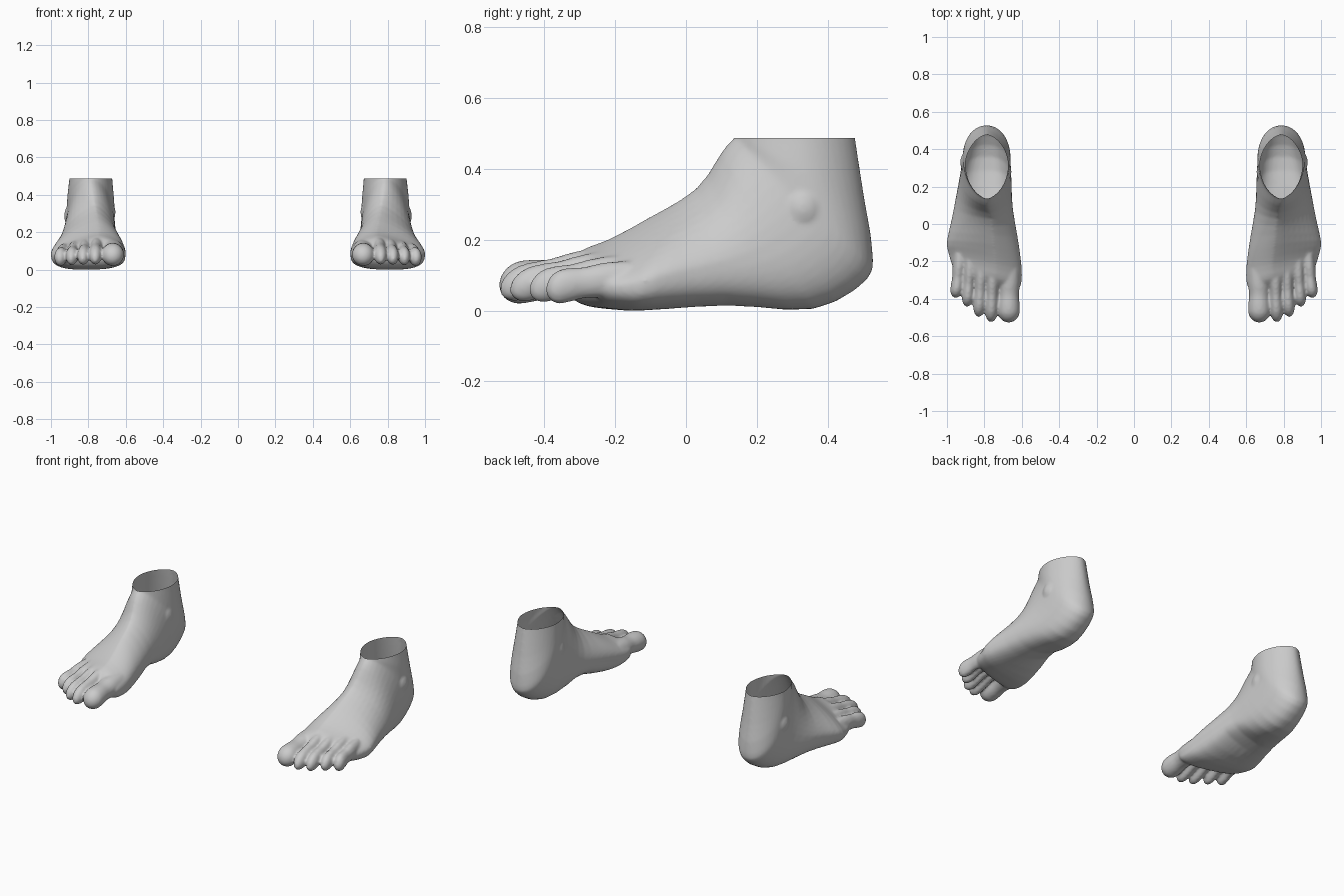
import bpy, bmesh, math
from mathutils import Vector, Matrix

if "Cube" in bpy.data.objects:
    bpy.data.objects.remove(bpy.data.objects["Cube"])

skin = bpy.data.materials.new("plain_grey")
skin.diffuse_color = (0.6, 0.6, 0.6, 1)
skin.use_nodes = True
skin.node_tree.nodes["Principled BSDF"].inputs["Base Color"].default_value = skin.diffuse_color
N = 40


def loft(bm, rings):
    """Closed skin through a list of rings, capped at both ends."""
    vr = [[bm.verts.new(p) for p in r] for r in rings]
    n = len(rings[0])
    faces = []
    for a, b in zip(vr, vr[1:]):
        for i in range(n):
            j = (i + 1) % n
            faces.append(bm.faces.new((a[i], a[j], b[j], b[i])))
    faces += [bm.faces.new(vr[0][::-1]), bm.faces.new(vr[-1])]
    bmesh.ops.recalc_face_normals(bm, faces=faces)


def section(ty, tz, by, bz, xin, xout, k, nb):
    """Slice from an instep point (ty, tz) to a sole point (by, bz)."""
    mid, half, ring = (xin + xout) / 2, (xout - xin) / 2, []
    apex = xin + half * 1.09 * k                    # instep ridge leans inward
    skew = max(0, -by)                              # toe line slants back
    arch = .045 * math.exp(-((by - .06) / .12) ** 2)
    for i in range(N):
        a = 2 * math.pi * i / N
        c, s = math.cos(a), math.sin(a)
        e = 2 / (nb if c < 0 else 2)
        u = ((1 - math.copysign(abs(c) ** e, c)) / 2) ** k
        side = math.copysign(abs(s) ** e, s)
        x = apex + (mid - apex) * min(1, u * 1.6) + half * side
        y = ty + (by - ty) * u + skew * (x - 0.8)
        z = tz + (bz - tz) * u + arch * max(0, .2 - side) * u ** 3
        ring.append((x, y, z))
    return ring


def spline(rows, steps=3):
    """Smoothly fill in rows between the given ones."""
    out = []
    for i in range(len(rows) - 1):
        quad = [rows[min(max(i + d, 0), len(rows) - 1)] for d in (-1, 0, 1, 2)]
        for t in (j / steps for j in range(steps)):
            out.append([b + .5 * t * (c - a + t * (2 * a - 5 * b + 4 * c - d
                        + t * (3 * (b - c) + d - a))) for a, b, c, d in zip(*quad)])
    return out + [rows[-1]]


def toe(bm, x0, x1, y1, z0, w):
    """Toe with a narrow neck and a rounded pad at the tip."""
    y0 = -.2 + .25 * max(0, x0 - .752)
    h = .035 + .45 * w
    z1 = h + .012
    rings = []
    for i in range(21):
        t = 1 - (1 - i / 20) ** 1.6
        s = .97 - .1 * math.exp(-((t - .55) / .13) ** 2)
        s *= math.sqrt(max(.01, 1 - max(0, (t - .8) / .2) ** 2))
        cx, cz = x0 + (x1 - x0) * t, z0 + (z1 - z0) * t ** 1.5
        rings.append([(cx + w * s * math.cos(math.pi * j / 10), y0 + (y1 - y0) * t,
                       cz + h * s * math.sin(math.pi * j / 10)) for j in range(20)])
    loft(bm, rings)


bm = bmesh.new()

# Foot body: slices fan from the toe roots, round the heel, up to the ankle
body = ((-.315, .135, -.30, .05, .635, .945, .8, 2.4),
        (-.275, .175, -.27, .018, .607, .970, .7, 2.6),
        (-.20, .207, -.20, .006, .603, .990, .65, 2.8),
        (-.10, .265, -.12, .003, .615, 1.00, .65, 2.8),
        (.03, .35, .12, .016, .65, .962, .68, 2.6),
        (.10, .45, .36, .008, .657, .930, .85, 2.4),
        (.13, .485, .51, .09, .66, .918, .9, 2.2),
        (.137, .489, .525, .18, .66, .916, .9, 2.0),
        (.139, .493, .503, .32, .665, .912, .9, 1.8),
        (.140, .505, .475, .505, .674, .90, .9, 1.7),
        (.140, .54, .475, .54, .674, .90, .9, 1.7))
loft(bm, [section(*r) for r in spline(body)])

# Toes, big to little
for t in ((.668, .670, -.527, .105, .062), (.752, .764, -.525, .135, .036),
          (.812, .830, -.497, .125, .034), (.872, .892, -.442, .112, .033),
          (.928, .953, -.395, .095, .035)):
    toe(bm, *t)

# Ankle bones
for p, r in (((.885, .33, .29), (.045, .06, .065)), ((.695, .28, .31), (.04, .06, .065))):
    bmesh.ops.create_uvsphere(bm, u_segments=16, v_segments=10, radius=1,
                              matrix=Matrix.Translation(p) @ Matrix.Diagonal((*r, 1)))

mesh = bpy.data.meshes.new("right_foot")
bm.to_mesh(mesh)
bm.free()
foot = bpy.data.objects.new("right_foot", mesh)
bpy.context.collection.objects.link(foot)
bpy.context.view_layer.objects.active = foot
foot.select_set(True)

# Fuse the parts into one soft skin
rm = foot.modifiers.new("fuse", 'REMESH')
rm.mode, rm.voxel_size = 'VOXEL', 0.008
sm = foot.modifiers.new("soften", 'SMOOTH')
sm.factor, sm.iterations = 0.5, 5
for m in ("fuse", "soften"):
    bpy.ops.object.modifier_apply(modifier=m)

# Cut the ankle open
mesh = foot.data
bm = bmesh.new()
bm.from_mesh(mesh)
bmesh.ops.bisect_plane(bm, geom=bm.verts[:] + bm.edges[:] + bm.faces[:], dist=1e-5,
                       plane_co=(0, 0, .49), plane_no=(0, 0, 1), clear_outer=True)
low = min(v.co.z for v in bm.verts)
bmesh.ops.translate(bm, verts=bm.verts[:], vec=Vector((0, 0, -low)))
bm.to_mesh(mesh)
bm.free()
mesh.materials.clear()
mesh.materials.append(skin)
mesh.polygons.foreach_set("use_smooth", [True] * len(mesh.polygons))

# Mirrored left foot
left = bpy.data.objects.new("left_foot", mesh.copy())
left.data.transform(Matrix.Scale(-1, 4, (1, 0, 0)))
left.data.flip_normals()
bpy.context.collection.objects.link(left)
